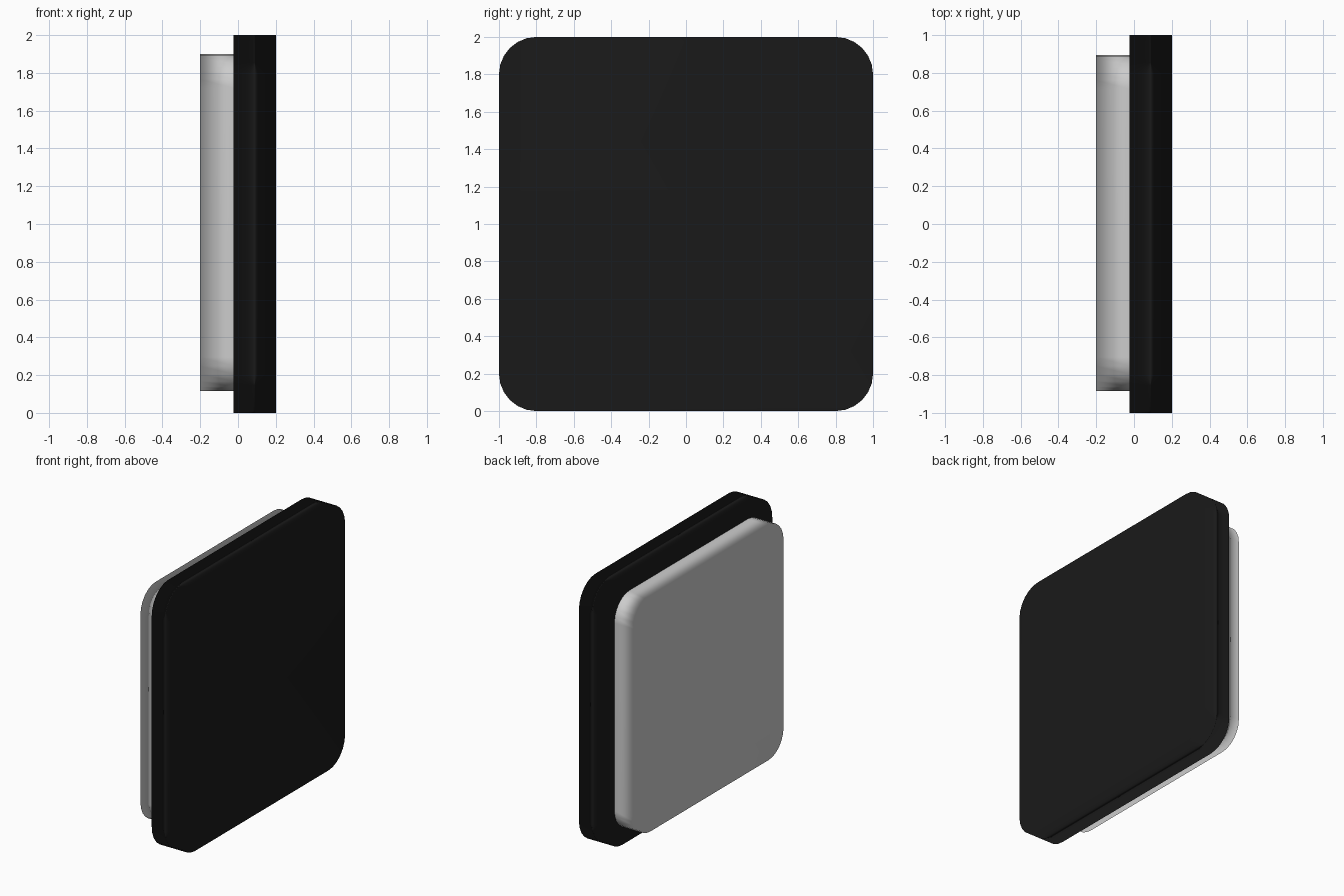
import bpy, bmesh, math

if "Cube" in bpy.data.objects:
    bpy.data.objects.remove(bpy.data.objects["Cube"])


def rounded_plate(name, x0, x1, y0, y1, z0, z1, radius, steps=6, closed_end=True):
    """Rounded rectangle in the YZ plane, extruded along x from x0 to x1."""
    bm = bmesh.new()
    corners = [(y1 - radius, z1 - radius), (y0 + radius, z1 - radius),
               (y0 + radius, z0 + radius), (y1 - radius, z0 + radius)]
    outline = []
    for i, (cy, cz) in enumerate(corners):
        for s in range(steps + 1):
            a = math.radians(90 * (i + s / steps))
            outline.append((cy + radius * math.cos(a), cz + radius * math.sin(a)))
    back = [bm.verts.new((x0, y, z)) for y, z in outline]
    front = [bm.verts.new((x1, y, z)) for y, z in outline]
    n = len(outline)
    for i in range(n):
        j = (i + 1) % n
        bm.faces.new((back[i], back[j], front[j], front[i]))
    bm.faces.new(back[::-1])
    if closed_end:
        bm.faces.new(front)
    bm.normal_update()
    if bm.faces[:] and back[0].link_faces:
        bmesh.ops.recalc_face_normals(bm, faces=bm.faces[:])
    for f in bm.faces:
        f.smooth = True
    mesh = bpy.data.meshes.new(name)
    bm.to_mesh(mesh)
    bm.free()
    obj = bpy.data.objects.new(name, mesh)
    bpy.context.collection.objects.link(obj)
    # large flat faces keep flat shading while the rim blends into them
    obj.modifiers.new("face_weighted_normals", 'WEIGHTED_NORMAL')
    return obj


# Black square backing plate
plate = rounded_plate("backing_plate", -0.025, 0.2, -1.0, 1.0, 0.0, 2.0, 0.2)
black = bpy.data.materials.new("black")
black.diffuse_color = (0.01, 0.01, 0.01, 1.0)
black.use_nodes = True
black.node_tree.nodes["Principled BSDF"].inputs["Base Color"].default_value = black.diffuse_color
plate.data.materials.append(black)

# Smaller grey pad, its open end hidden against the plate
rounded_plate("raised_pad", -0.2, -0.025, -0.885, 0.895, 0.115, 1.9, 0.18,
              closed_end=False)
